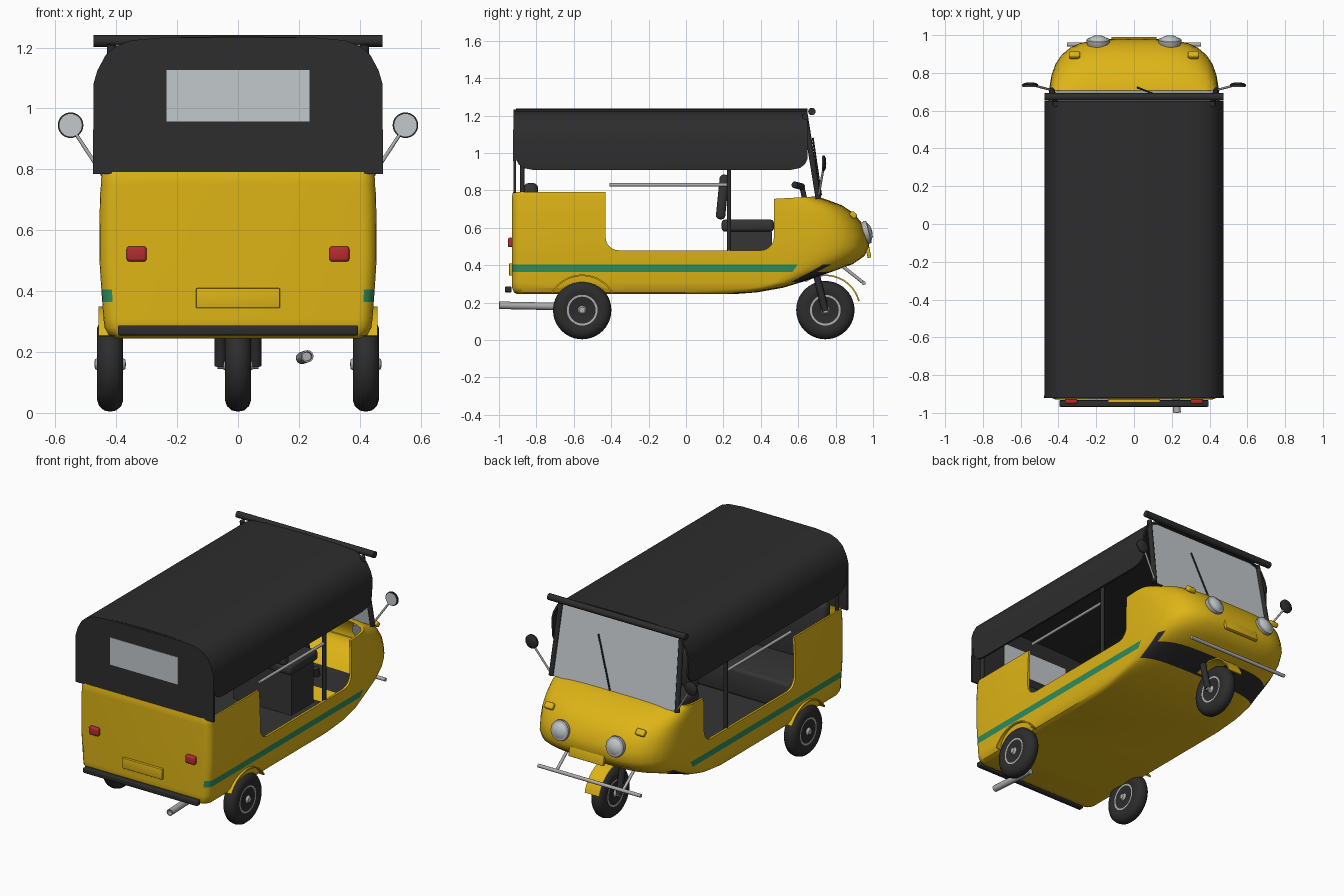
import bpy, bmesh, math
from mathutils import Vector, Matrix

cube = bpy.data.objects.get("Cube")
if cube:
    bpy.data.objects.remove(cube)


def material(name, r, g, b):
    m = bpy.data.materials.new(name)
    m.use_nodes = True
    m.diffuse_color = (r, g, b, 1)
    m.node_tree.nodes["Principled BSDF"].inputs["Base Color"].default_value = (r, g, b, 1)
    return m


YELLOW = material("yellow paint", 0.73, 0.46, 0.008)
BLACK = material("black canvas", 0.026, 0.026, 0.027)
SEAT = material("dark seat", 0.035, 0.035, 0.036)
GREEN = material("green stripe", 0.03, 0.27, 0.11)
SILVER = material("silver metal", 0.42, 0.42, 0.42)
GLASS = material("pale glass", 0.54, 0.58, 0.6)
RED = material("red lamp", 0.45, 0.025, 0.03)


def finish(name, bm, *mats):
    bmesh.ops.recalc_face_normals(bm, faces=bm.faces)
    me = bpy.data.meshes.new(name)
    bm.to_mesh(me)
    bm.free()
    ob = bpy.data.objects.new(name, me)
    bpy.context.collection.objects.link(ob)
    for m in mats:
        me.materials.append(m)
    return ob


def smooth(ob, angle=35):
    bpy.ops.object.select_all(action='DESELECT')
    ob.select_set(True)
    bpy.context.view_layer.objects.active = ob
    bpy.ops.object.shade_smooth_by_angle(angle=math.radians(angle))
    return ob


def apply_modifiers(ob):
    dg = bpy.context.evaluated_depsgraph_get()
    ob.data = bpy.data.meshes.new_from_object(ob.evaluated_get(dg))
    ob.modifiers.clear()


def box(name, centre, size, mat, bevel=0.0, tilt=0.0):
    bm = bmesh.new()
    bmesh.ops.create_cube(bm, size=1, matrix=Matrix.Diagonal((*size, 1)))
    if bevel:
        bmesh.ops.bevel(bm, geom=bm.edges[:], offset=bevel, segments=3, affect='EDGES', profile=0.5)
    bm.transform(Matrix.Translation(centre) @ Matrix.Rotation(tilt, 4, 'X'))
    return smooth(finish(name, bm, mat))


def lathe(name, profile, centre, axis, mat, n=32):
    """Revolve (distance along axis, radius) points about an axis."""
    bm = bmesh.new()
    rings = [[bm.verts.new((r * math.cos(k * math.tau / n), r * math.sin(k * math.tau / n), d))
              for k in range(n)] for d, r in profile]
    for a, b in zip(rings, rings[1:]):
        for k in range(n):
            bm.faces.new((a[k], a[k - 1], b[k - 1], b[k]))
    for (d, r), ring in ((profile[0], rings[0]), (profile[-1], rings[-1])):
        if r > 0:
            bm.faces.new(ring)
    bmesh.ops.remove_doubles(bm, verts=bm.verts, dist=1e-5)
    bm.transform(Matrix.Translation(centre) @ Vector(axis).to_track_quat('Z', 'Y').to_matrix().to_4x4())
    return smooth(finish(name, bm, mat))


def rod(name, a, b, r, mat):
    a, b = Vector(a), Vector(b)
    return lathe(name, [(0, r), ((b - a).length, r)], a, b - a, mat, 14)


def prism(name, outline, mat, axis, lo, hi):
    """Extrude a flat outline along x (points are y,z) or along y (points are x,z)."""
    bm = bmesh.new()
    put = (lambda p, d: (d, *p)) if axis == 'x' else (lambda p, d: (p[0], d, p[1]))
    ends = [[bm.verts.new(put(p, d)) for p in outline] for d in (lo, hi)]
    for e in ends:
        bm.faces.new(e)
    for k in range(len(outline)):
        bm.faces.new((ends[0][k - 1], ends[0][k], ends[1][k], ends[1][k - 1]))
    return finish(name, bm, mat)


def arch(name, y, z, r, x0, x1, start, stop, mat):
    angles = [math.radians(start + (stop - start) * k / 20) for k in range(21)]
    outline = [(y + q * math.cos(a), z + q * math.sin(a))
               for q, seq in ((r, angles), (r - 0.008, angles[::-1])) for a in seq]
    return smooth(prism(name, outline, mat, 'x', x0, x1))


# Body shell: stacked plan outlines (height, half width, rear y, nose y)
LEVELS = [(0.245, 0.40, -0.90, 0.25), (0.255, 0.425, -0.92, 0.38), (0.28, 0.438, -0.93, 0.52),
          (0.31, 0.442, -0.93, 0.62), (0.365, 0.446, -0.93, 0.78), (0.405, 0.449, -0.93, 0.89),
          (0.45, 0.452, -0.93, 0.955), (0.50, 0.455, -0.93, 0.98), (0.56, 0.455, -0.93, 0.97),
          (0.62, 0.455, -0.93, 0.945), (0.68, 0.454, -0.93, 0.895), (0.72, 0.453, -0.93, 0.835),
          (0.75, 0.45, -0.93, 0.755), (0.768, 0.45, -0.93, 0.70), (0.792, 0.446, -0.925, 0.66)]


def plan(w, rear, nose):
    r, side = 0.05, min(0.5, nose - 0.15)
    half = [(w - r + r * math.sin(a), rear + r - r * math.cos(a))
            for a in (k * math.pi / 10 for k in range(6))]
    half += [(w, rear + (side - rear) * k / 4) for k in (1, 2, 3, 4)]
    for t in (0.25, 0.45, 0.6, 0.72, 0.82, 0.9, 0.95, 0.98, 0.995, 0.9995):
        half.append((w * (1 - t ** 3.8) ** (1 / 3.8), side + (nose - side) * t))
    return half + [(0, nose)] + [(-x, y) for x, y in half[::-1]]


bm = bmesh.new()
rings = [[bm.verts.new((x, y, z)) for x, y in plan(w, a, b)] for z, w, a, b in LEVELS]
bm.faces.new(rings[0])
for a, b in zip(rings, rings[1:]):
    for k in range(len(a)):
        bm.faces.new((a[k - 1], a[k], b[k], b[k - 1]))
bmesh.ops.recalc_face_normals(bm, faces=bm.faces)
for f in bm.faces:
    c, n = f.calc_center_median(), f.normal
    if 0.365 < c.z < 0.405 and c.y < 0.585 and abs(n.x) > 0.3:
        f.material_index = 1
    elif 0.6 < c.y < 0.75 and n.z < -0.6 and c.z > 0.3:
        f.material_index = 2
body = finish("body_shell", bm, YELLOW, GREEN, BLACK)
shell = body.modifiers.new("thickness", 'SOLIDIFY')
shell.thickness, shell.offset = 0.014, -1

# Cutters for the doorways and the rear wheel wells
door = [(-0.43, 1.2)]
for cy, a0 in ((-0.36, 180), (0.40, 270)):
    door += [(cy + 0.07 * math.cos(math.radians(a0 + d)), 0.55 + 0.07 * math.sin(math.radians(a0 + d)))
             for d in range(0, 91, 15)]
door += [(0.47, 0.755), (0.7, 0.768), (1.2, 0.768), (1.2, 1.2)]
cutters = [prism("doorway_cutter", door, YELLOW, 'x', -1, 1)]
for s in (-1, 1):
    cutters.append(lathe("wheel_well_cutter", [(0, 0.165), (0.3, 0.165)], (s * 0.365, -0.555, 0.16), (s, 0, 0), YELLOW))
for c in cutters:
    c.hide_render = True
    cut = body.modifiers.new("cut", 'BOOLEAN')
    cut.operation, cut.solver, cut.object = 'DIFFERENCE', 'EXACT', c
apply_modifiers(body)
smooth(body, 40)
for c in cutters:
    bpy.data.objects.remove(c)

# Canopy: roof section swept along the length, with rounded lower corners
SECTION = [(0.475, 1.08), (0.462, 1.125), (0.435, 1.175), (0.40, 1.205), (0.35, 1.224), (0.25, 1.233)]
bm = bmesh.new()
rows = []
for y, hem in ((-0.91, 0.97), (-0.895, 0.94), (-0.87, 0.92), (-0.82, 0.91),
               (0.56, 0.91), (0.61, 0.92), (0.635, 0.94), (0.65, 0.97)):
    half = [(0.47, hem)] + SECTION
    rows.append([bm.verts.new((x, y, z)) for x, z in half + [(0, 1.237)] + [(-x, z) for x, z in half[::-1]]])
for a, b in zip(rows, rows[1:]):
    for k in range(1, len(a)):
        bm.faces.new((a[k - 1], a[k], b[k], b[k - 1]))
canopy = finish("canopy", bm, BLACK)
thick = canopy.modifiers.new("thickness", 'SOLIDIFY')
thick.thickness, thick.offset = 0.012, -1
apply_modifiers(canopy)
smooth(canopy, 40)
back = [(0.476, 0.785)] + SECTION
prism("canopy_back", back + [(-x, z) for x, z in back[::-1]], BLACK, 'y', -0.922, -0.908)
box("rear_window", (0, -0.915, 1.042), (0.47, 0.02, 0.17), GLASS)
rod("roof_front_bar", (-0.475, 0.673, 1.222), (0.475, 0.673, 1.222), 0.02, BLACK)

# Windscreen, its frame and wiper
FOOT, HEAD = Vector((0, 0.708, 0.755)), Vector((0, 0.635, 1.21))
bm = bmesh.new()
bm.faces.new([bm.verts.new(p + Vector((x, 0, 0))) for p, x in ((FOOT, -0.43), (FOOT, 0.43), (HEAD, 0.41), (HEAD, -0.41))])
bmesh.ops.solidify(bm, geom=bm.faces[:], thickness=0.008)
finish("windscreen", bm, GLASS)
for s in (-1, 1):
    rod("windscreen_post", FOOT + Vector((s * 0.435, 0, 0)), HEAD + Vector((s * 0.415, 0, 0)), 0.015, BLACK)
rod("wiper", (0.02, 0.722, 0.775), (0.13, 0.678, 1.08), 0.005, BLACK)

for s in (-1, 1):
    # Roof posts and side rails
    rod("centre_post", (s * 0.435, 0.23, 0.46), (s * 0.435, 0.23, 0.95), 0.012, BLACK)
    rod("rear_post", (s * 0.43, -0.875, 0.75), (s * 0.43, -0.875, 1.0), 0.012, BLACK)
    rod("side_rail", (s * 0.435, -0.41, 0.83), (s * 0.435, 0.22, 0.83), 0.009, SILVER)
    # Mirrors
    rod("mirror_stalk", (s * 0.44, 0.71, 0.775), (s * 0.535, 0.735, 0.92), 0.006, SILVER)
    lathe("mirror_shell", [(-0.006, 0.042), (0.004, 0.042), (0.012, 0.03), (0.015, 0)], (s * 0.55, 0.735, 0.945), (0, 1, 0), BLACK)
    lathe("mirror_glass", [(0, 0.037), (0.004, 0.037)], (s * 0.55, 0.726, 0.945), (0, 1, 0), GLASS)
    # Lamps
    lathe("headlight_rim", [(-0.04, 0.05), (0, 0.062), (0.012, 0.06), (0.016, 0.048)], (s * 0.19, 0.965, 0.575), (0, 0.97, 0.24), SILVER)
    lathe("headlight_lens", [(0, 0.047), (0.012, 0.03), (0.016, 0)], (s * 0.19, 0.98, 0.579), (0, 0.97, 0.24), GLASS)
    box("turn_signal", (s * 0.315, 0.895, 0.668), (0.06, 0.04, 0.03), YELLOW, 0.01, -0.8)
    box("tail_light", (s * 0.333, -0.938, 0.522), (0.066, 0.03, 0.05), RED, 0.01)
    # Rear fender lip, front fork and bumper brackets
    arch("rear_fender", -0.555, 0.16, 0.19, s * 0.37, s * 0.458, 30, 150, YELLOW)
    rod("front_fork", (s * 0.058, 0.745, 0.155), (s * 0.058, 0.685, 0.40), 0.019, BLACK)
    rod("bumper_bracket", (s * 0.23, 0.83, 0.40), (s * 0.23, 0.95, 0.305), 0.009, SILVER)

# Wheels
TYRE = [(0.036, 0.08), (0.043, 0.098), (0.043, 0.118), (0.036, 0.138), (0.02, 0.152)]
HUB = [(0.052, 0), (0.05, 0.016), (0.038, 0.022), (0.03, 0.03), (0.026, 0.062), (0.036, 0.072), (0.037, 0.084)]
for name, x, y in (("rear_left", 0.42, -0.555), ("rear_right", -0.42, -0.555), ("front", 0, 0.745)):
    lathe(name + "_tyre", [(-d, r) for d, r in TYRE] + [(0, 0.156)] + TYRE[::-1], (x, y, 0.16), (1, 0, 0), BLACK, 40)
    lathe(name + "_hub", [(-d, r) for d, r in HUB] + HUB[::-1], (x, y, 0.16), (1, 0, 0), SILVER)
arch("front_fender", 0.745, 0.16, 0.19, -0.05, 0.05, 15, 125, YELLOW)
rod("front_axle", (-0.068, 0.745, 0.16), (0.068, 0.745, 0.16), 0.016, SILVER)

# Bumpers, number plates and exhaust
rod("front_bumper", (-0.355, 0.95, 0.305), (0.355, 0.95, 0.305), 0.011, SILVER)
box("rear_bumper", (0, -0.95, 0.271), (0.79, 0.035, 0.032), BLACK, 0.006)
box("rear_plate", (0, -0.936, 0.377), (0.275, 0.02, 0.065), YELLOW, 0.003)
box("front_plate", (0, 0.975, 0.47), (0.24, 0.02, 0.06), YELLOW, 0.003, 0.2)
lathe("exhaust", [(0, 0.02), (0.3, 0.02), (0.3, 0.015), (0.27, 0.014)], (0.21, -0.70, 0.18), (0.06, -1, 0.02), SILVER, 20)

# Interior
box("floor", (0, -0.2, 0.30), (0.85, 1.38, 0.02), SEAT)
box("driver_seat_base", (0, 0.35, 0.44), (0.40, 0.22, 0.28), SEAT)
box("driver_seat_cushion", (0, 0.33, 0.612), (0.46, 0.28, 0.065), SEAT, 0.02)
box("driver_seat_back", (0, 0.195, 0.765), (0.42, 0.05, 0.24), SEAT, 0.02, -0.1)
box("rear_bench", (0, -0.66, 0.39), (0.80, 0.42, 0.17), SEAT, 0.02)
box("rear_bench_back", (0, -0.83, 0.64), (0.80, 0.08, 0.40), SEAT, 0.03)
rod("steering_column", (0, 0.70, 0.45), (0, 0.62, 0.82), 0.014, BLACK)
rod("handlebar", (-0.2, 0.61, 0.82), (0.2, 0.61, 0.82), 0.012, BLACK)
for s in (-1, 1):
    rod("handle_grip", (s * 0.2, 0.62, 0.82), (s * 0.27, 0.58, 0.83), 0.018, BLACK)
